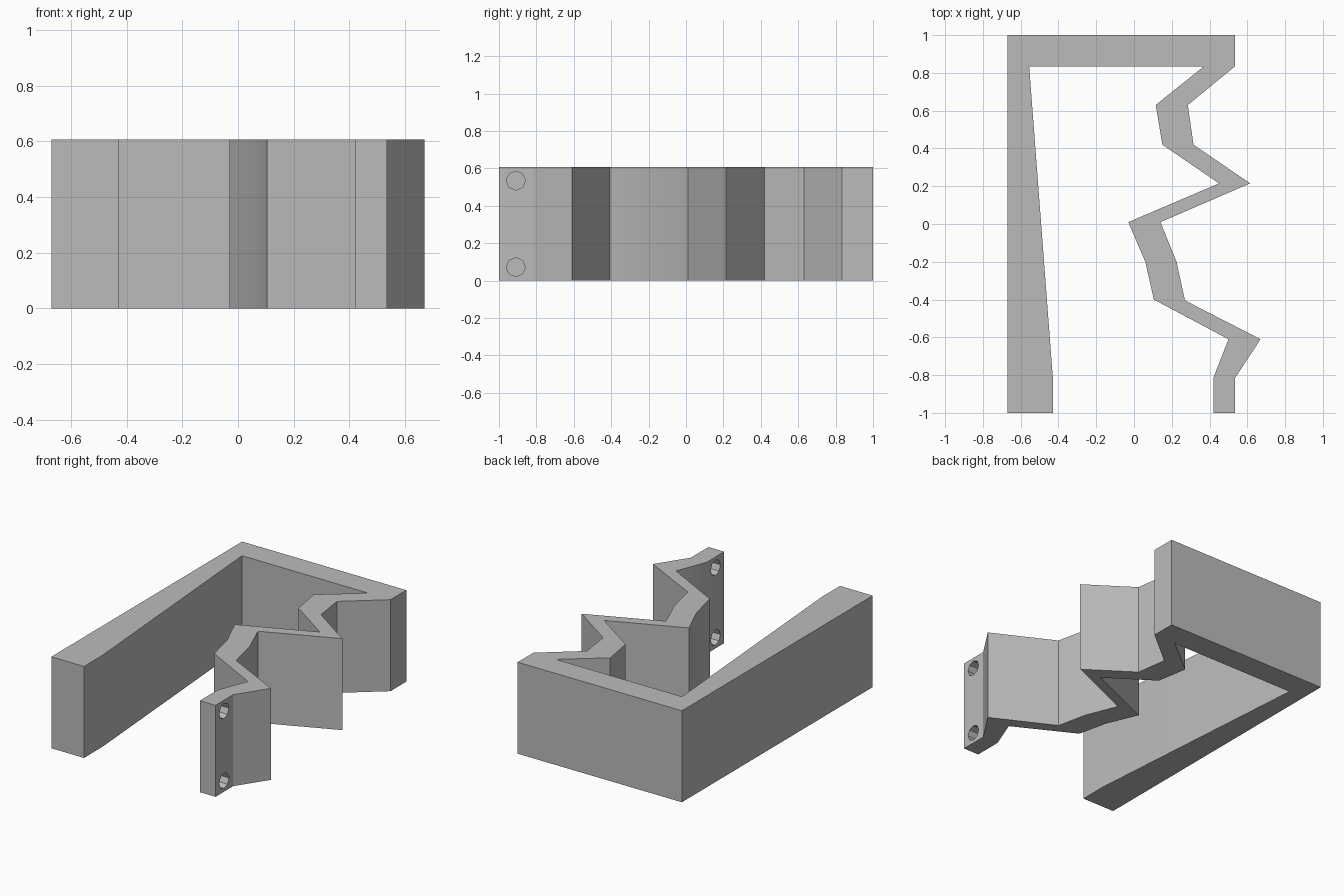
import bpy, bmesh, math
from mathutils import Matrix

cube = bpy.data.objects.get("Cube")
if cube:
    bpy.data.objects.remove(cube, do_unlink=True)

HEIGHT = 0.607

grey = bpy.data.materials.new("plain grey")
grey.use_nodes = True
colour = (0.5, 0.5, 0.5, 1)
grey.diffuse_color = colour
grey.node_tree.nodes["Principled BSDF"].inputs["Base Color"].default_value = colour


def add_object(name, bm):
    bmesh.ops.recalc_face_normals(bm, faces=bm.faces)
    mesh = bpy.data.meshes.new(name)
    bm.to_mesh(mesh)
    bm.free()
    mesh.materials.append(grey)
    obj = bpy.data.objects.new(name, mesh)
    bpy.context.collection.objects.link(obj)
    return obj


# Plan outline: tapered wall, back bar and the zigzag strip
wall = [(-0.43, -0.81), (-0.43, -1), (-0.67, -1), (-0.67, 1), (0.535, 1)]
zigzag_outside = [(0.535, 0.835), (0.285, 0.63), (0.315, 0.42), (0.615, 0.215),
                  (0.14, 0.01), (0.225, -0.2), (0.27, -0.405), (0.67, -0.61),
                  (0.535, -0.815), (0.535, -1)]
zigzag_inside = [(0.42, -1), (0.42, -0.815), (0.5, -0.61), (0.105, -0.4),
                 (0.06, -0.2), (-0.03, 0.01), (0.45, 0.215), (0.15, 0.42),
                 (0.115, 0.63), (0.37, 0.835), (-0.555, 0.835)]

bm = bmesh.new()
base = bm.faces.new([bm.verts.new((x, y, 0))
                     for x, y in wall + zigzag_outside + zigzag_inside])
top = bmesh.ops.extrude_face_region(bm, geom=[base])["geom"]
bmesh.ops.translate(bm, vec=(0, 0, HEIGHT),
                    verts=[v for v in top if isinstance(v, bmesh.types.BMVert)])
bracket = add_object("zigzag_bracket", bm)

# Two screw holes through the free end of the strip
bm = bmesh.new()
for z in (0.072, HEIGHT - 0.072):
    bmesh.ops.create_cone(
        bm, cap_ends=True, segments=8, radius1=0.051, radius2=0.051, depth=0.3,
        matrix=Matrix.Translation((0.48, -0.91, z)) @ Matrix.Rotation(math.pi / 2, 4, "Y"))
cutter = add_object("screw_hole_cutter", bm)
cutter.hide_render = True
cutter.hide_set(True)

cut = bracket.modifiers.new("screw holes", "BOOLEAN")
cut.object = cutter
cut.solver = "EXACT"

bpy.ops.object.select_all(action="DESELECT")
bracket.select_set(True)
bpy.context.view_layer.objects.active = bracket
bpy.ops.object.modifier_apply(modifier=cut.name)
bpy.data.objects.remove(cutter, do_unlink=True)
bpy.ops.object.shade_smooth_by_angle(angle=math.radians(30))
